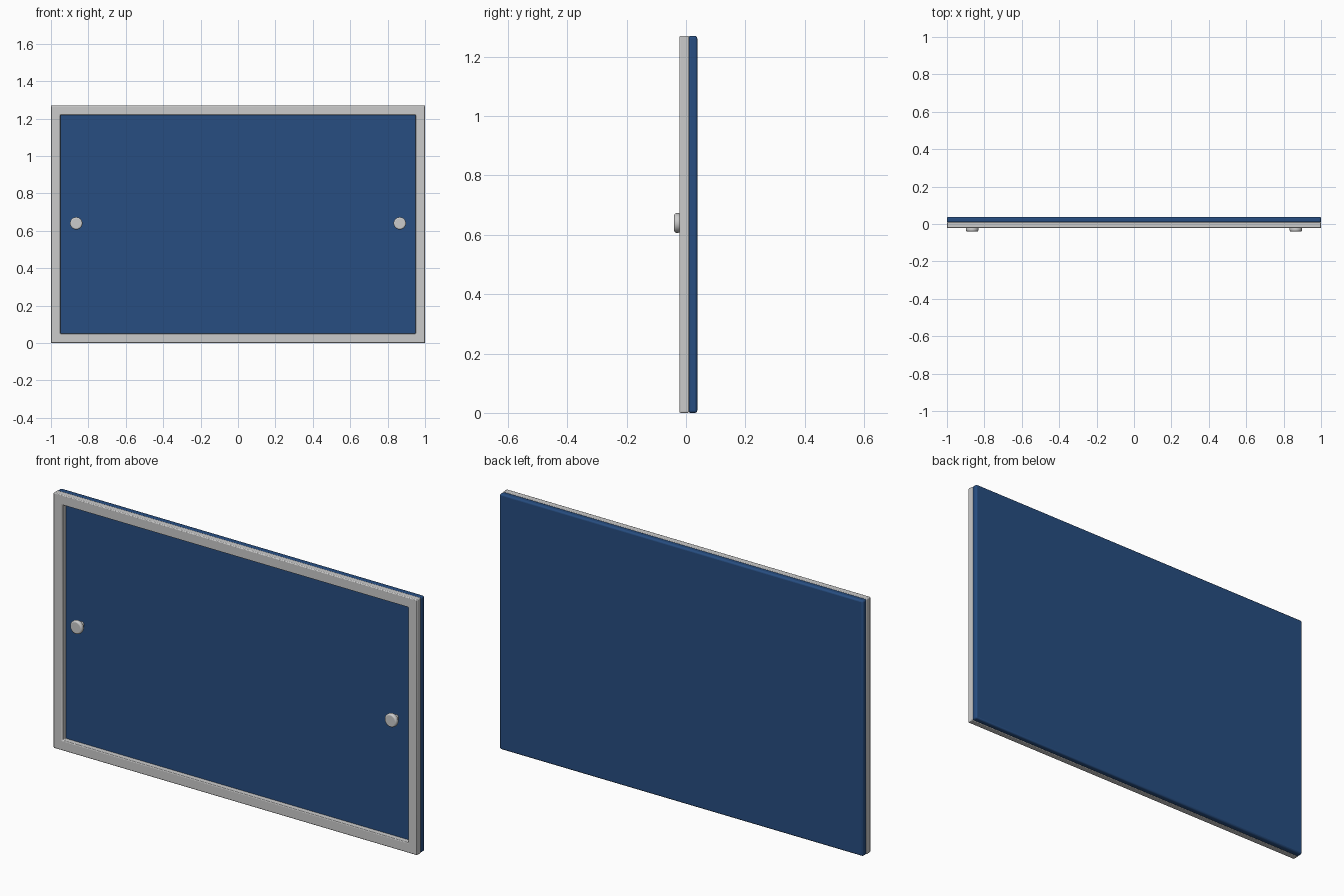
import bpy, bmesh
from math import radians
from mathutils import Matrix

if "Cube" in bpy.data.objects:
    bpy.data.objects.remove(bpy.data.objects["Cube"])

W, H = 2.0, 1.27      # overall width and height
RAIL = 0.05           # frame bar width

blue = bpy.data.materials.new("blue_panel")
blue.diffuse_color = (0.02, 0.075, 0.22, 1)
blue.use_nodes = True
blue.node_tree.nodes["Principled BSDF"].inputs["Base Color"].default_value = blue.diffuse_color


def finish(name, bm, bevel, segments, mat=None):
    mesh = bpy.data.meshes.new(name)
    bm.to_mesh(mesh)
    bm.free()
    ob = bpy.data.objects.new(name, mesh)
    bpy.context.collection.objects.link(ob)
    if mat:
        mesh.materials.append(mat)
    mod = ob.modifiers.new("rounded_edges", "BEVEL")
    mod.width, mod.segments = bevel, segments
    mod.limit_method, mod.angle_limit = "ANGLE", radians(40)
    bpy.context.view_layer.objects.active = ob
    ob.select_set(True)
    bpy.ops.object.shade_smooth_by_angle(angle=radians(35))
    ob.select_set(False)
    return ob


# Blue door panel, behind the frame
bm = bmesh.new()
bmesh.ops.create_cube(bm, size=1, matrix=Matrix.Translation((0, 0.0225, H / 2))
                      @ Matrix.Diagonal((W, 0.031, H, 1)))
finish("door_panel", bm, 0.008, 3, blue)

# Picture-frame border: outer and inner rectangles at two depths
bm = bmesh.new()
loops = []
for y, inset in ((-0.022, 0), (-0.022, RAIL), (0.01, RAIL), (0.01, 0)):
    x, lo, hi = W / 2 - inset, inset, H - inset
    loops.append([bm.verts.new((px, y, pz))
                  for px, pz in ((-x, lo), (x, lo), (x, hi), (-x, hi))])
for k in range(4):
    a, b = loops[k], loops[(k + 1) % 4]
    for i in range(4):
        j = (i + 1) % 4
        bm.faces.new((a[i], a[j], b[j], b[i]))
bmesh.ops.recalc_face_normals(bm, faces=bm.faces)
finish("border_frame", bm, 0.004, 2)

# Round knobs on slim stems, one at each side
for side, x in (("left", -0.865), ("right", 0.865)):
    for part, radius, front, back, bevel in (
            ("knob", 0.033, -0.04, -0.018, 0.007),
            ("knob_stem", 0.014, -0.022, 0.009, 0.001)):
        bm = bmesh.new()
        bmesh.ops.create_cone(
            bm, cap_ends=True, segments=32, radius1=radius, radius2=radius,
            depth=back - front,
            matrix=Matrix.Translation((x, (front + back) / 2, 0.64))
            @ Matrix.Rotation(radians(90), 4, "X"))
        finish(f"{side}_{part}", bm, bevel, 3)
